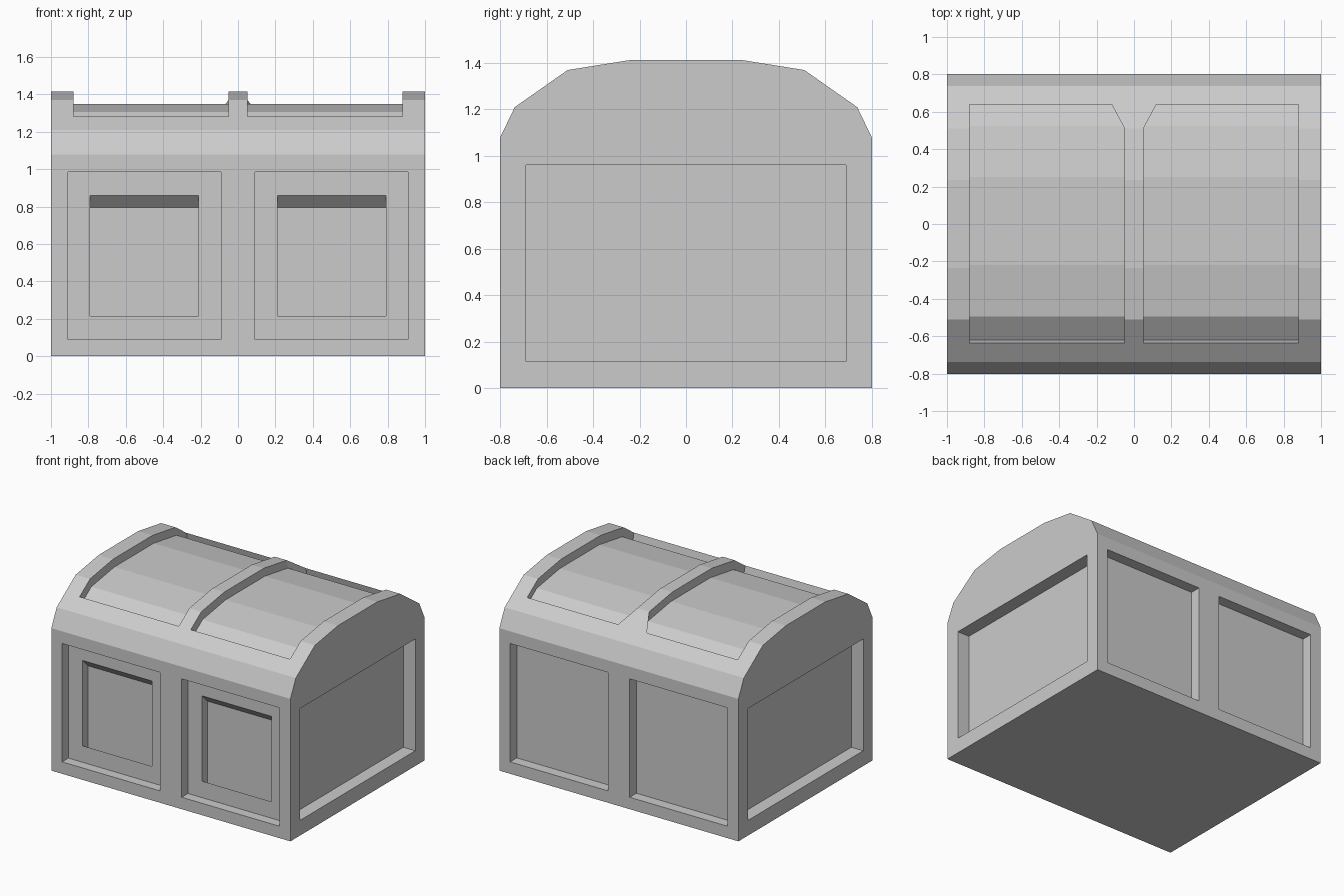
import bpy, bmesh
from mathutils import Vector

if "Cube" in bpy.data.objects:
    bpy.data.objects.remove(bpy.data.objects["Cube"])


def make_object(name, bm):
    bmesh.ops.recalc_face_normals(bm, faces=bm.faces)
    mesh = bpy.data.meshes.new(name)
    bm.to_mesh(mesh)
    bm.free()
    obj = bpy.data.objects.new(name, mesh)
    bpy.context.collection.objects.link(obj)
    return obj


def sweep(name, rows, vec):
    """Strip of faces through rows of points, swept along vec into a solid."""
    bm = bmesh.new()
    vs = [[bm.verts.new(p) for p in row] for row in rows]
    for a, b in zip(vs, vs[1:]):
        bm.faces.new((a[0], a[1], b[1], b[0]))
    ext = bmesh.ops.extrude_face_region(bm, geom=bm.faces[:], use_keep_orig=True)
    moved = [g for g in ext["geom"] if isinstance(g, bmesh.types.BMVert)]
    bmesh.ops.translate(bm, verts=moved, vec=vec)
    return make_object(name, bm)


# Chest body with faceted barrel lid
half = [(0.802, 0), (0.802, 1.077), (0.738, 1.21), (0.51, 1.37), (0.235, 1.414)]
profile = half + [(-y, z) for y, z in reversed(half)]
bm = bmesh.new()
face = bm.faces.new([bm.verts.new((-1, y, z)) for y, z in profile])
ext = bmesh.ops.extrude_face_region(bm, geom=[face], use_keep_orig=True)
bmesh.ops.translate(bm, vec=(2, 0, 0),
                    verts=[g for g in ext["geom"] if isinstance(g, bmesh.types.BMVert)])
chest = make_object("chest", bm)


def recess(rows, depth):
    """Cut a recess whose outline lies on the surface and whose floor is moved by depth."""
    d = Vector(depth)
    floor = [[Vector(p) + d for p in row] for row in rows]
    cutter = sweep("recess_cutter", floor, -1.4 * d)
    cutter.hide_render = True
    mod = chest.modifiers.new("recess", 'BOOLEAN')
    mod.operation = 'DIFFERENCE'
    mod.solver = 'EXACT'
    mod.object = cutter
    bpy.context.view_layer.objects.active = chest
    bpy.ops.object.modifier_apply(modifier=mod.name)
    bpy.data.objects.remove(cutter)


def wall(s, x0, x1, y, z0, z1):
    return [[(s * x0, y, z), (s * x1, y, z)] for z in (z0, z1)]


lid_path = [(-0.635, 1.282), (-0.51, 1.37), (-0.235, 1.414),
            (0.235, 1.414), (0.51, 1.37), (0.64, 1.279)]

for s in (-1, 1):
    # Front panels, each with an inner panel sunk inward and down
    recess(wall(s, 0.09, 0.91, -0.802, 0.09, 0.985), (0, 0.075, 0))
    recess(wall(s, 0.21, 0.79, -0.727, 0.215, 0.86), (0, 0.065, -0.065))
    # Back panels
    recess(wall(s, 0.09, 0.91, 0.802, 0.09, 0.985), (0, -0.08, 0))
    # End panels
    recess([[(s, -0.69, z), (s, 0.69, z)] for z in (0.115, 0.96)], (-0.1 * s, 0, 0))
    # Lid panels, chamfered at the rear inner corner
    recess([[(s * (0.12 if y > 0.6 else 0.05), y, z), (s * 0.88, y, z)]
            for y, z in lid_path], (0, 0.015, -0.065))
